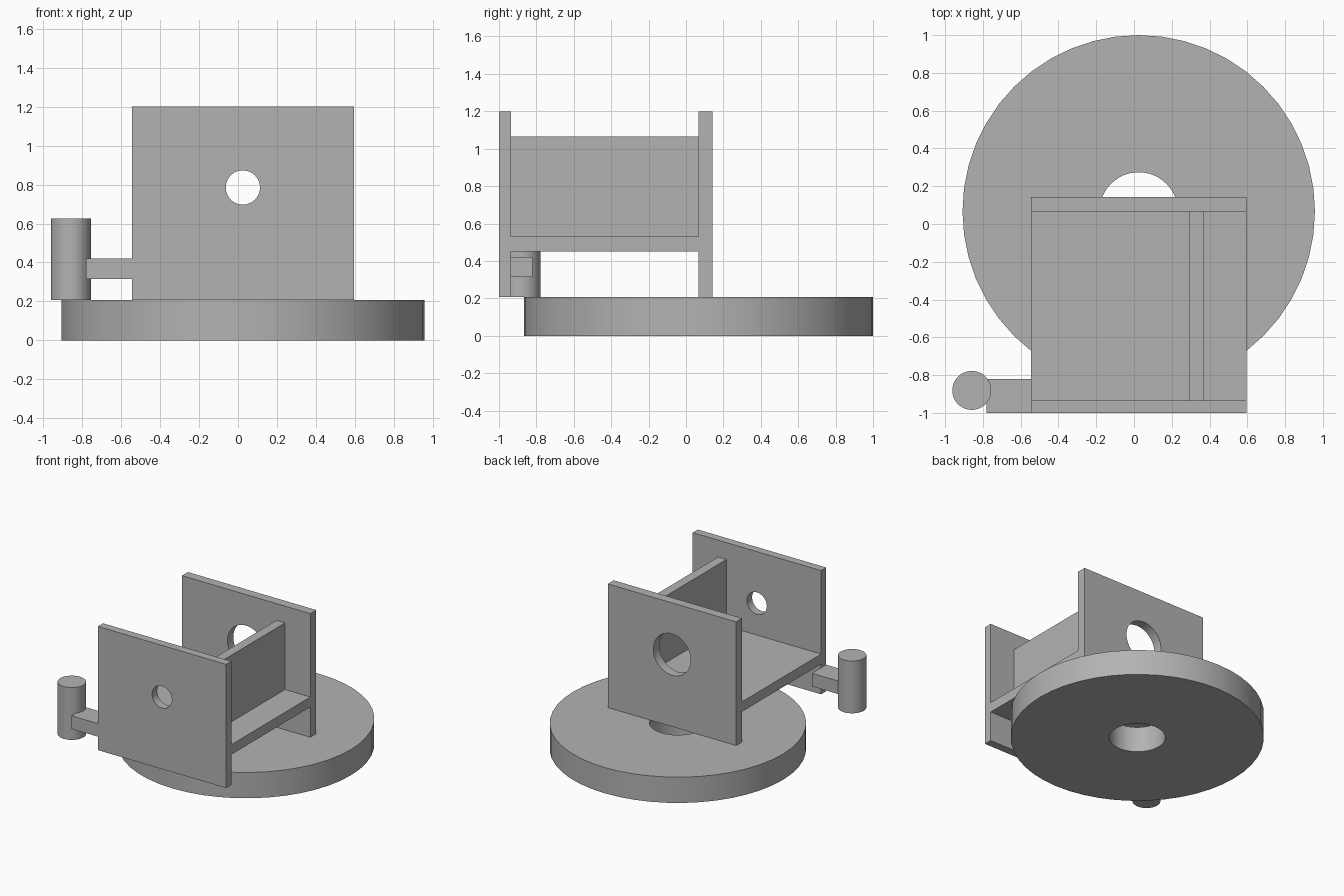
import bpy
import math

cube = bpy.data.objects.get("Cube")
if cube:
    bpy.data.objects.remove(cube, do_unlink=True)

grey = bpy.data.materials.new("plain grey")
grey.use_nodes = True
colour = (0.45, 0.45, 0.45, 1)
grey.diffuse_color = colour
grey.node_tree.nodes["Principled BSDF"].inputs["Base Color"].default_value = colour


def finish(obj, name):
    obj.name = name
    obj.data.name = name
    obj.data.materials.clear()
    obj.data.materials.append(grey)
    return obj


def box(name, x, y, z):
    """Box from (low, high) ranges on each axis."""
    spans = (x, y, z)
    bpy.ops.mesh.primitive_cube_add(size=1, location=[sum(s) / 2 for s in spans])
    obj = bpy.context.object
    obj.scale = [s[1] - s[0] for s in spans]
    bpy.ops.object.transform_apply(location=False, rotation=False, scale=True)
    return finish(obj, name)


def cylinder(name, radius, depth, centre, sides=48, along_y=False):
    bpy.ops.mesh.primitive_cylinder_add(
        vertices=sides, radius=radius, depth=depth, location=centre,
        rotation=(math.pi / 2 if along_y else 0, 0, 0))
    return finish(bpy.context.object, name)


def smooth(obj):
    bpy.ops.object.select_all(action='DESELECT')
    obj.select_set(True)
    bpy.context.view_layer.objects.active = obj
    bpy.ops.object.shade_smooth_by_angle(angle=math.radians(30))


def drill(obj, cutter):
    """Cut a round hole, then discard the cutter."""
    cutter.hide_render = True
    mod = obj.modifiers.new("hole", 'BOOLEAN')
    mod.operation = 'DIFFERENCE'
    mod.solver = 'EXACT'
    mod.object = cutter
    bpy.context.view_layer.objects.active = obj
    bpy.ops.object.modifier_apply(modifier=mod.name)
    bpy.data.objects.remove(cutter, do_unlink=True)
    smooth(obj)


MID_X = 0.025
WIDTH = (-0.545, 0.595)
BASE_TOP = 0.207
TOP = 1.2
FRONT = (-1.0, -0.935)
BACK = (0.067, 0.142)
INSIDE = (FRONT[1], BACK[0])

# Round base with a central bore
base = cylinder("base_disc", 0.933, BASE_TOP, (MID_X, 0.067, BASE_TOP / 2))
drill(base, cylinder("bore_cutter", 0.207, 1, (MID_X, 0.067, 0.1)))

# Upright plates, each with a shaft hole
for name, span, radius in (("front_plate", FRONT, 0.088), ("back_plate", BACK, 0.166)):
    plate = box(name, WIDTH, span, (BASE_TOP, TOP))
    centre = (MID_X, sum(span) / 2, 0.785)
    drill(plate, cylinder(name + "_cutter", radius, 0.3, centre, along_y=True))

# Shelf and divider between the plates
box("shelf", WIDTH, INSIDE, (0.45, 0.53))
box("divider_wall", (0.295, 0.37), INSIDE, (0.53, 1.065))

# Side arm carrying an upright post
box("side_arm", (-0.78, WIDTH[0]), (-1.0, -0.82), (0.315, 0.42))
smooth(cylinder("side_post", 0.103, 0.42, (-0.859, -0.881, 0.417)))
